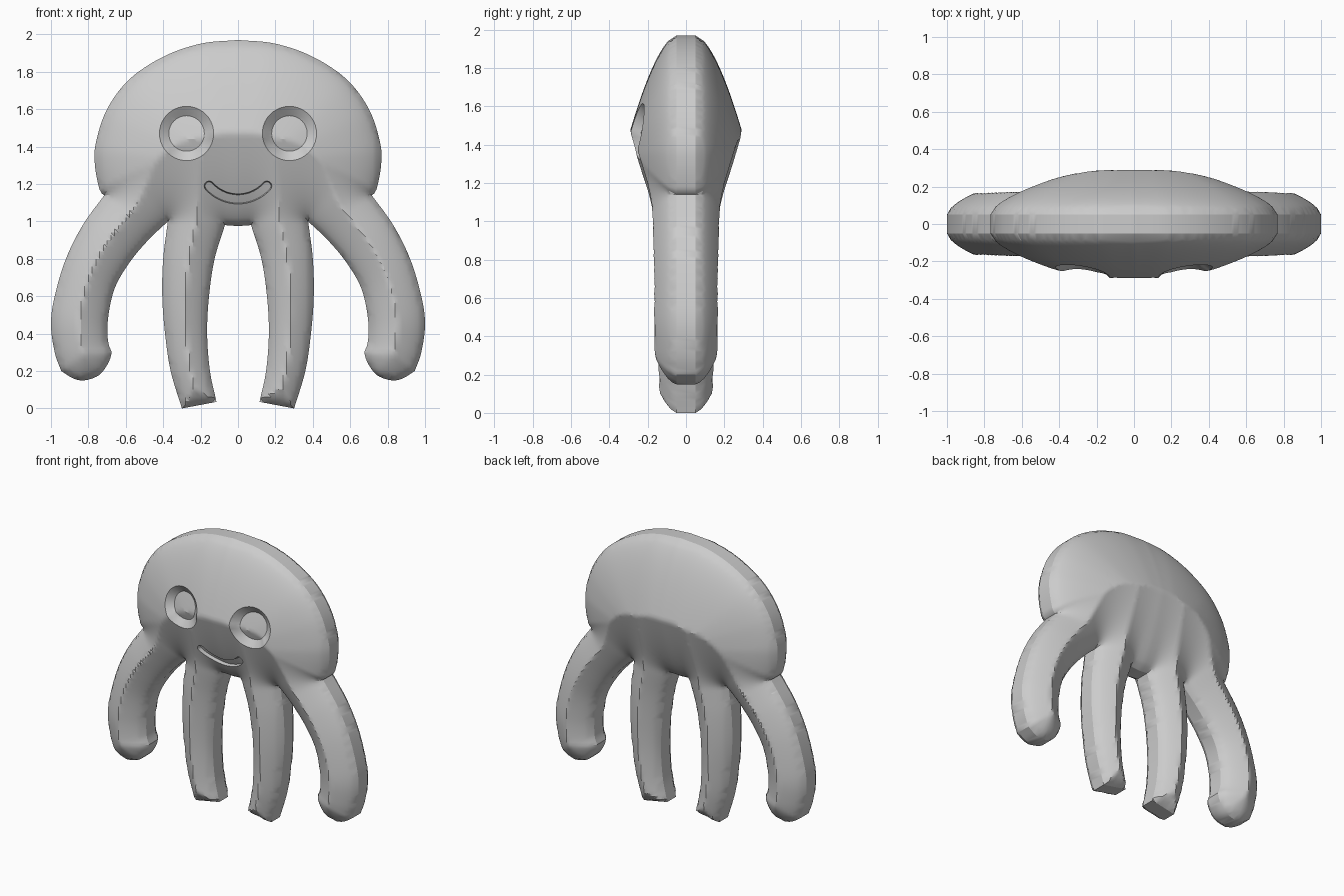
import bpy, bmesh, math
from mathutils import Vector, kdtree
from mathutils.geometry import delaunay_2d_cdt

cube = bpy.data.objects.get("Cube")
if cube:
    bpy.data.objects.remove(cube, do_unlink=True)

RIM = 0.05            # half thickness of the flat rim
STEP = 0.02           # spacing of the surface grid
EYE_X, EYE_Z, EYE_OUT, EYE_IN, EYE_DEPTH = 0.275, 1.47, 0.145, 0.095, 0.05
MOUTH_Z, MOUTH_R, MOUTH_ANGLE = 1.327, 0.207, 0.84
MOUTH_OUT, MOUTH_IN, MOUTH_DEPTH = 0.027, 0.022, 0.03

# Half outline (x, z), one smooth run between each pair of corners
HEAD = [(0, 1.97), (.2, 1.95), (.4, 1.88), (.58, 1.76), (.7, 1.6), (.76, 1.42),
        (.765, 1.3), (.74, 1.17), (.715, 1.14)]
ARM_OUTER = [(.715, 1.14), (.83, .98), (.92, .8), (.98, .6), (1, .45), (.98, .3), (.945, .2)]
ARM_TIP = [(.945, .2), (.88, .16), (.82, .15), (.74, .18), (.69, .25), (.675, .3)]
ARM_INNER = [(.675, .3), (.695, .36), (.695, .48), (.66, .64), (.58, .78), (.48, .9), (.375, 1)]
LEG_OUTER = [(.375, 1), (.4, .8), (.405, .6), (.39, .4), (.36, .2), (.3, 0)]
LEG_TIP = [(.3, 0), (.115, .035)]
LEG_INNER = [(.115, .035), (.15, .2), (.165, .4), (.155, .6), (.125, .8), (.07, .98)]
CROTCH = [(.07, .98), (0, .975)]


def split_line(points, spacing):
    """Even points along a polyline, without its last point."""
    result = []
    for a, b in zip(points, points[1:]):
        n = max(1, round((b - a).length / spacing))
        result += [a.lerp(b, i / n) for i in range(n)]
    return result


def smooth_run(run):
    """Spline through the points of one run, without its last point."""
    p = [Vector(c) for c in run]
    p = [2 * p[0] - p[1]] + p + [2 * p[-1] - p[-2]]
    result = []
    for a, b, c, d in zip(p, p[1:], p[2:], p[3:]):
        n = max(2, round((c - b).length / STEP))
        for i in range(n):
            t = i / n
            result.append(b + (c - a) * t / 2 + (a - 2.5 * b + 2 * c - d / 2) * t ** 2
                          + (1.5 * (b - c) + (d - a) / 2) * t ** 3)
    return result


def circle(x, z, r, n=40):
    return [Vector((x + r * math.cos(math.tau * i / n), z + r * math.sin(math.tau * i / n)))
            for i in range(n)]


def arc(cx, cz, r, start, end, n):
    return [Vector((cx + r * math.sin(start + (end - start) * i / n),
                    cz - r * math.cos(start + (end - start) * i / n))) for i in range(n)]


def smile(w):
    """Closed curved slot of half width w with round ends."""
    a = MOUTH_ANGLE
    ends = [(MOUTH_R * math.sin(s * a), MOUTH_Z - MOUTH_R * math.cos(a)) for s in (1, -1)]
    return (arc(0, MOUTH_Z, MOUTH_R + w, -a, a, 24)
            + arc(*ends[0], w, a, a + math.pi, 8)
            + arc(0, MOUTH_Z, MOUTH_R - w, a, -a, 24)
            + arc(*ends[1], w, math.pi - a, math.tau - a, 8))


def ramp(value, inner, outer):
    return min(1, max(0, (outer - value) / (outer - inner)))


def recess(p):
    """Depth of the funnel eyes and the slot mouth at a point of the front."""
    eye = ramp((p - Vector((math.copysign(EYE_X, p.x), EYE_Z))).length, EYE_IN, EYE_OUT)
    q = p - Vector((0, MOUTH_Z))
    angle = max(-MOUTH_ANGLE, min(MOUTH_ANGLE, math.atan2(q.x, -q.y)))
    nearest = Vector((math.sin(angle), -math.cos(angle))) * MOUTH_R
    mouth = ramp((q - nearest).length, MOUTH_IN, MOUTH_OUT)
    return EYE_DEPTH * eye + MOUTH_DEPTH * mouth


# Whole outline, mirrored
half = []
for run in (HEAD, ARM_OUTER, ARM_TIP, ARM_INNER, LEG_OUTER, LEG_TIP, LEG_INNER, CROTCH):
    half += smooth_run(run)
half.append(Vector(CROTCH[-1]))
outline = half + [Vector((-p.x, p.y)) for p in reversed(half[1:-1])]

# Distance to the outline gives the puffed height
samples = split_line(outline + outline[:1], STEP / 8)
tree = kdtree.KDTree(len(samples))
for i, p in enumerate(samples):
    tree.insert((p.x, p.y, 0), i)
tree.balance()


def edge_distance(p):
    return tree.find((p.x, p.y, 0))[2]


# Flat triangulation with the face details as fixed loops
loops = [outline, smile(MOUTH_OUT), smile(MOUTH_IN)]
for side in (1, -1):
    loops += [circle(side * EYE_X, EYE_Z, r) for r in (EYE_OUT, EYE_IN)]
points, edges = [], []
for loop in loops:
    first, n = len(points), len(loop)
    points += loop
    edges += [(first + i, first + (i + 1) % n) for i in range(n)]
columns, rows = round(1 / STEP), round(2 / STEP)
for row in range(rows):
    for col in range(-columns, columns + 1):
        p = Vector((col * STEP, row * STEP))
        if edge_distance(p) > STEP / 2:
            points.append(p)
flat, _, tris, *_ = delaunay_2d_cdt(points, edges, [], 1, 1e-5)

# Puffed front and back, joined by the rim
bm = bmesh.new()
used = sorted({i for tri in tris for i in tri})
skins = []
for side in (-1, 1):
    skin = {}
    for i in used:
        p = flat[i]
        d = edge_distance(p)
        y = RIM + (0.369 * d ** 0.604 if d > 1e-4 else 0)
        if side < 0:
            y -= recess(p)
        skin[i] = bm.verts.new((p.x, side * y, p.y))
    for tri in tris:
        bm.faces.new([skin[i] for i in tri])
    skins.append(skin)
counts = {}
for a, b, c in tris:
    for e in ((a, b), (b, c), (c, a)):
        key = tuple(sorted(e))
        counts[key] = counts.get(key, 0) + 1
front, back = skins
for (a, b), n in counts.items():
    if n == 1:
        bm.faces.new((front[a], front[b], back[b], back[a]))
bmesh.ops.recalc_face_normals(bm, faces=bm.faces)

mesh = bpy.data.meshes.new("octopus_body")
bm.to_mesh(mesh)
bm.free()
body = bpy.data.objects.new("octopus_body", mesh)
bpy.context.collection.objects.link(body)

# Plain light grey
grey = bpy.data.materials.new("light_grey")
grey.use_nodes = True
colour = (0.6, 0.6, 0.6, 1)
grey.diffuse_color = colour
grey.node_tree.nodes["Principled BSDF"].inputs["Base Color"].default_value = colour
mesh.materials.append(grey)

bpy.ops.object.select_all(action="DESELECT")
body.select_set(True)
bpy.context.view_layer.objects.active = body
bpy.ops.object.shade_smooth_by_angle(angle=math.radians(25))
